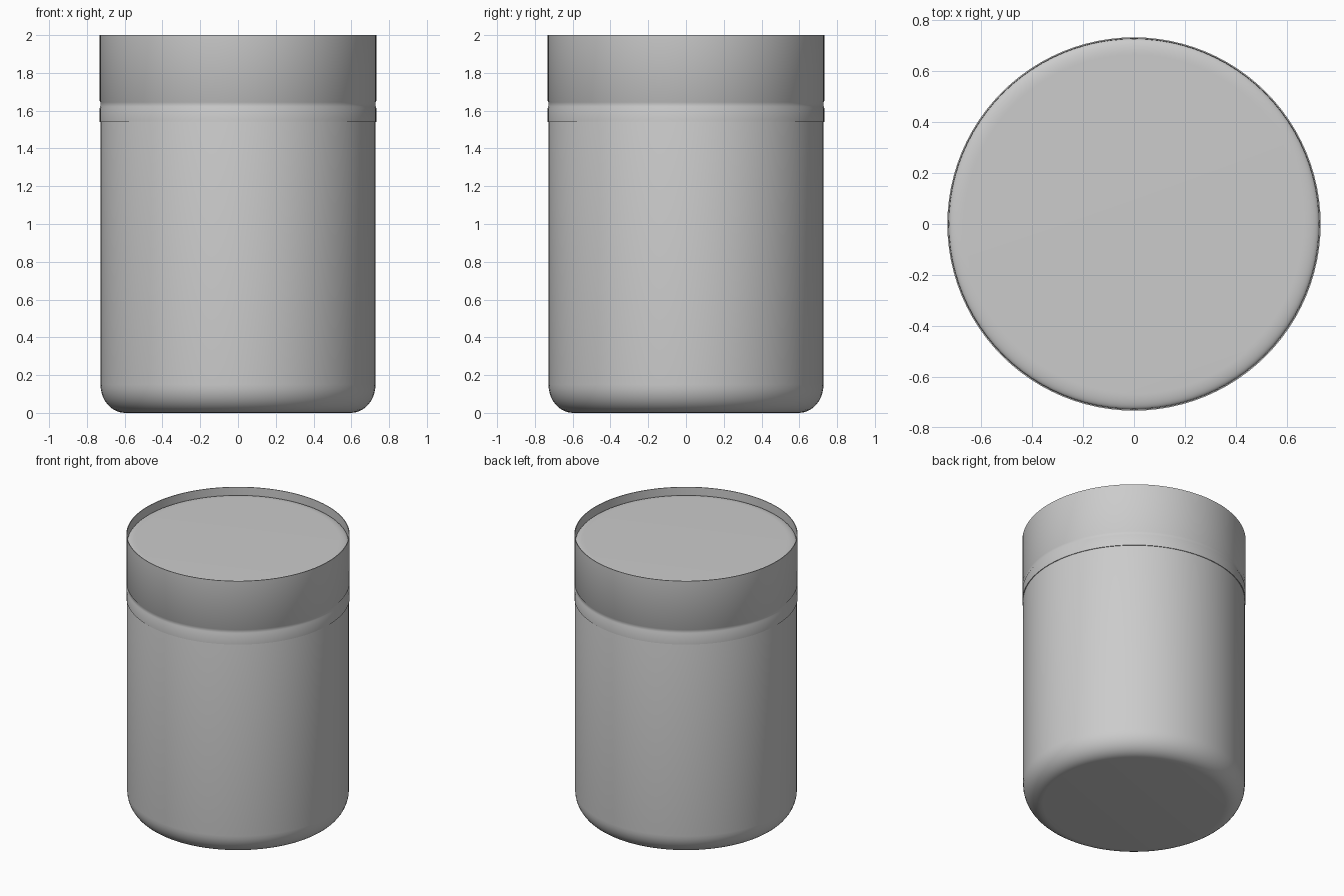
import bpy, bmesh, math

cube = bpy.data.objects.get("Cube")
if cube:
    bpy.data.objects.remove(cube, do_unlink=True)

SEGMENTS = 96

grey = bpy.data.materials.new("plain grey")
grey.use_nodes = True
colour = (0.6, 0.6, 0.6, 1)
grey.diffuse_color = colour
grey.node_tree.nodes["Principled BSDF"].inputs["Base Color"].default_value = colour


def arc(cx, cz, rx, rz, a0, a1, steps=10):
    """Points (radius, height) along part of an ellipse, angles in degrees."""
    angles = [math.radians(a0 + (a1 - a0) * i / steps) for i in range(steps + 1)]
    return [(cx + rx * math.cos(a), cz + rz * math.sin(a)) for a in angles]


def lathe(name, profile, closed=False):
    """Spin a (radius, height) profile round z; open profiles get flat end caps."""
    bm = bmesh.new()
    rings = []
    for r, z in profile:
        rings.append([bm.verts.new((r * math.cos(t), r * math.sin(t), z))
                      for t in (2 * math.pi * i / SEGMENTS for i in range(SEGMENTS))])
    pairs = list(zip(rings, rings[1:]))
    if closed:
        pairs.append((rings[-1], rings[0]))
    else:
        bm.faces.new(rings[0][::-1])
        bm.faces.new(rings[-1])
    for a, b in pairs:
        for i in range(SEGMENTS):
            j = (i + 1) % SEGMENTS
            bm.faces.new((a[i], a[j], b[j], b[i]))
    bmesh.ops.recalc_face_normals(bm, faces=bm.faces)
    mesh = bpy.data.meshes.new(name)
    bm.to_mesh(mesh)
    bm.free()
    mesh.materials.append(grey)
    obj = bpy.data.objects.new(name, mesh)
    bpy.context.collection.objects.link(obj)
    bpy.ops.object.select_all(action="DESELECT")
    obj.select_set(True)
    bpy.context.view_layer.objects.active = obj
    bpy.ops.object.shade_smooth_by_angle(angle=math.radians(35))
    return obj


# Jar body with a rounded base, closed just under the lid top
lathe("jar_body", arc(0.598, 0.15, 0.13, 0.15, -90, 0) + [(0.728, 1.54), (0.724, 1.56), (0.724, 1.90)])

# Lid panel, sunk below the rim, with a softly rounded edge
lathe("lid_panel", [(0.727, 1.91)] + arc(0.665, 1.934, 0.062, 0.021, 0, 90))

# Thin lid band with a shallow groove, rising above the panel as a rim
lathe("lid_band", [
    (0.726, 1.54), (0.733, 1.54), (0.733, 1.612), (0.729, 1.622),
    (0.729, 1.645), (0.733, 1.652), (0.733, 2.0), (0.728, 2.0),
], closed=True)
